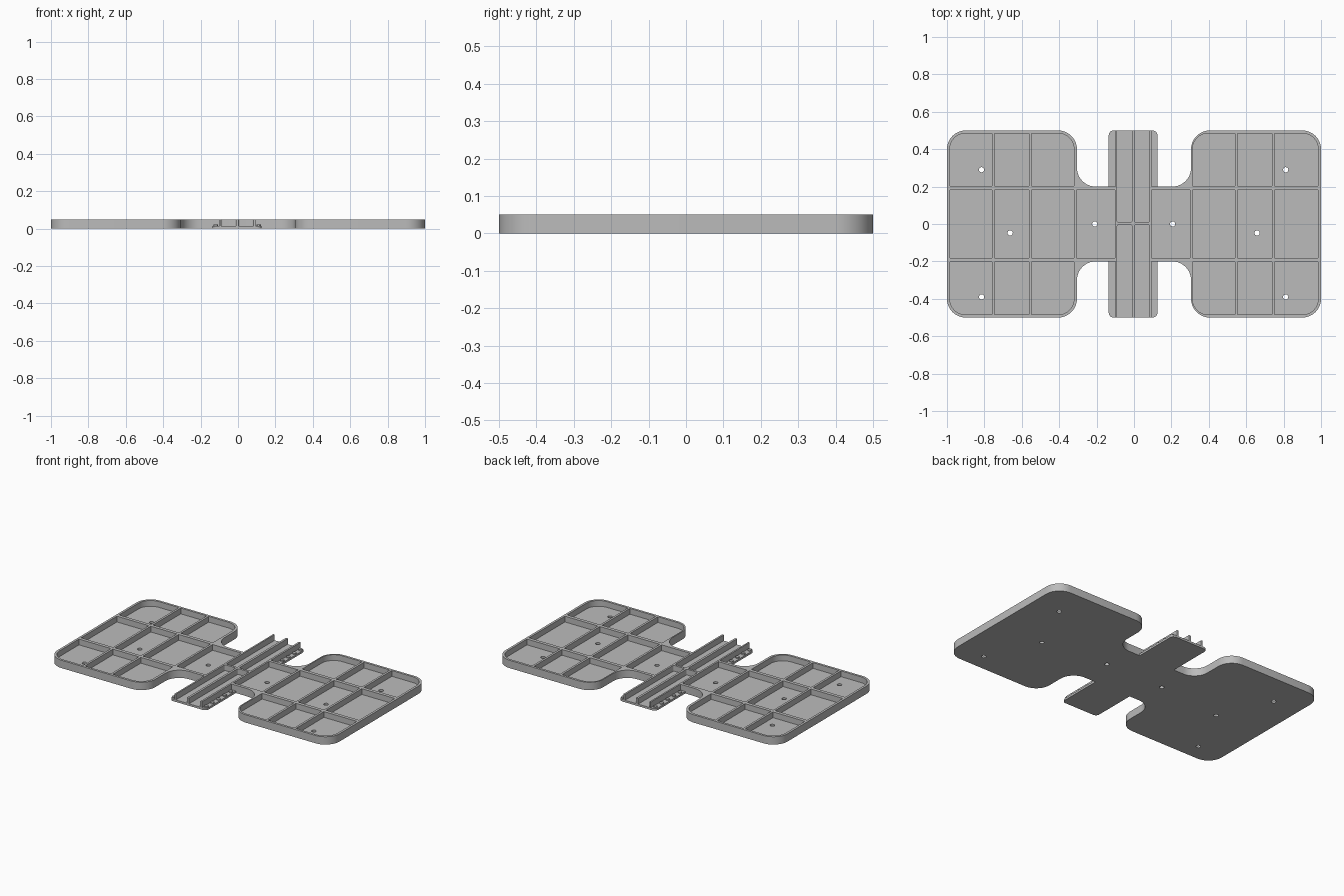
import bpy, bmesh, math
from mathutils import Vector

cube = bpy.data.objects.get("Cube")
if cube:
    bpy.data.objects.remove(cube)

H, FLOOR, SHIFT = 0.05, 0.013, -0.004

grey = bpy.data.materials.new("plain grey")
grey.use_nodes = True
colour = (0.5, 0.5, 0.5, 1)
grey.diffuse_color = colour
grey.node_tree.nodes["Principled BSDF"].inputs["Base Color"].default_value = colour


def rounded(points, steps=10):
    """Polygon from (x, y, radius) right-angled corners, convex or concave."""
    out = []
    for i, (x, y, r) in enumerate(points):
        p = Vector((x, y))
        if r == 0:
            out.append(p)
            continue
        a = (Vector(points[i - 1][:2]) - p).normalized()
        b = (Vector(points[(i + 1) % len(points)][:2]) - p).normalized()
        for k in range(steps + 1):
            t = k / steps * math.pi / 2
            out.append(p + r * (a * (1 - math.sin(t)) + b * (1 - math.cos(t))))
    return out


def rect(x0, x1, y0, y1, radii=(0, 0, 0, 0)):
    """Corners run: low left, low right, high right, high left."""
    return rounded(list(zip((x0, x1, x1, x0), (y0, y0, y1, y1), radii)))


def circle(x, y, r, n=16):
    return [Vector((x + r * math.cos(k * math.tau / n), y + r * math.sin(k * math.tau / n)))
            for k in range(n)]


def prisms(name, items):
    """One object made of upright prisms: (outline, bottom, top)."""
    bm = bmesh.new()
    for outline, z0, z1 in items:
        face = bm.faces.new([bm.verts.new((p.x, p.y, z0)) for p in outline])
        new = bmesh.ops.extrude_face_region(bm, geom=[face])["geom"]
        bmesh.ops.translate(bm, vec=(0, 0, z1 - z0),
                            verts=[g for g in new if isinstance(g, bmesh.types.BMVert)])
    bmesh.ops.recalc_face_normals(bm, faces=bm.faces)
    mesh = bpy.data.meshes.new(name)
    bm.to_mesh(mesh)
    bm.free()
    mesh.materials.append(grey)
    ob = bpy.data.objects.new(name, mesh)
    bpy.context.collection.objects.link(ob)
    return ob


def boolean(ob, other, operation):
    mod = ob.modifiers.new(other.name, "BOOLEAN")
    mod.operation, mod.object, mod.solver = operation, other, "EXACT"
    bpy.context.view_layer.objects.active = ob
    bpy.ops.object.modifier_apply(modifier=mod.name)
    bpy.data.objects.remove(other)


# Two broad plates joined by a narrow neck
half = [(0.305, -0.2, 0.1), (0.305, -0.5, 0.1), (1, -0.5, 0.1),
        (1, 0.5, 0.1), (0.305, 0.5, 0.1), (0.305, 0.2, 0.1)]
base = prisms("ribbed_base", [(rounded(half + [(-x, -y, r) for x, y, r in half]), 0, H)])

# Cross strip: low ledge with three tall ribs
ledge = prisms("ledge", [(rect(-0.135, 0.125, -0.5, 0.5, (0.025,) * 4), 0, FLOOR)])
boolean(base, ledge, "UNION")
core = prisms("cross_core", [(rect(-0.1, 0.094, -0.5, 0.5), 0, H)])
boolean(base, core, "UNION")

# Pockets between the ribs
pockets = []
for side in (-1, 1):
    columns = [(0.317, 0.543), (0.557, 0.741), (0.755, 0.985 - side * SHIFT)]
    for i, (near, far) in enumerate(columns):
        x0, x1 = sorted((side * near + SHIFT, side * far + SHIFT))
        pockets.append(rect(x0, x1, -0.181, 0.181))
        # Outer rows have a rounded corner next to the plate corners
        left = 0.085 if i == (2 if side < 0 else 0) else 0
        right = 0.085 if i == (0 if side < 0 else 2) else 0
        pockets.append(rect(x0, x1, 0.203, 0.485, (0, 0, right, left)))
        pockets.append(rect(x0, x1, -0.485, -0.203, (left, right, 0, 0)))
    # Neck pocket
    x0, x1 = sorted((side * 0.303 + SHIFT, side * 0.098 + SHIFT))
    pockets.append(rect(x0, x1, -0.181, 0.181))
    # Open-ended channels, split by the short middle rib
    x0, x1 = sorted((side * 0.007 + SHIFT, side * 0.086 + SHIFT))
    pockets.append(rect(x0, x1, 0.009, 0.6, (0.008, 0.008, 0, 0)))
    pockets.append(rect(x0, x1, -0.6, -0.005, (0, 0, 0.008, 0.008)))
cutter = prisms("pocket_cutter", [(p, FLOOR, H + 0.05) for p in pockets])
boolean(base, cutter, "DIFFERENCE")

# Screw holes
holes = [(side * x + SHIFT / 2, y) for side in (-1, 1)
         for x, y in ((0.813, 0.29), (0.66, -0.048), (0.813, -0.39), (0.208, 0))]
drill = prisms("hole_cutter", [(circle(x, y, 0.014), -0.05, 0.1) for x, y in holes])
boolean(base, drill, "DIFFERENCE")

# Rows of small studs along the ledges
studs = prisms("ledge_studs", [
    (circle(x, side * (0.23 + 0.0615 * k), 0.012, 12), FLOOR - 0.003, 0.021)
    for x in (-0.118, 0.11) for side in (-1, 1) for k in range(5)])

for ob in (base, studs):
    bpy.ops.object.select_all(action="DESELECT")
    ob.select_set(True)
    bpy.context.view_layer.objects.active = ob
    bpy.ops.object.shade_smooth_by_angle(angle=math.radians(30))
